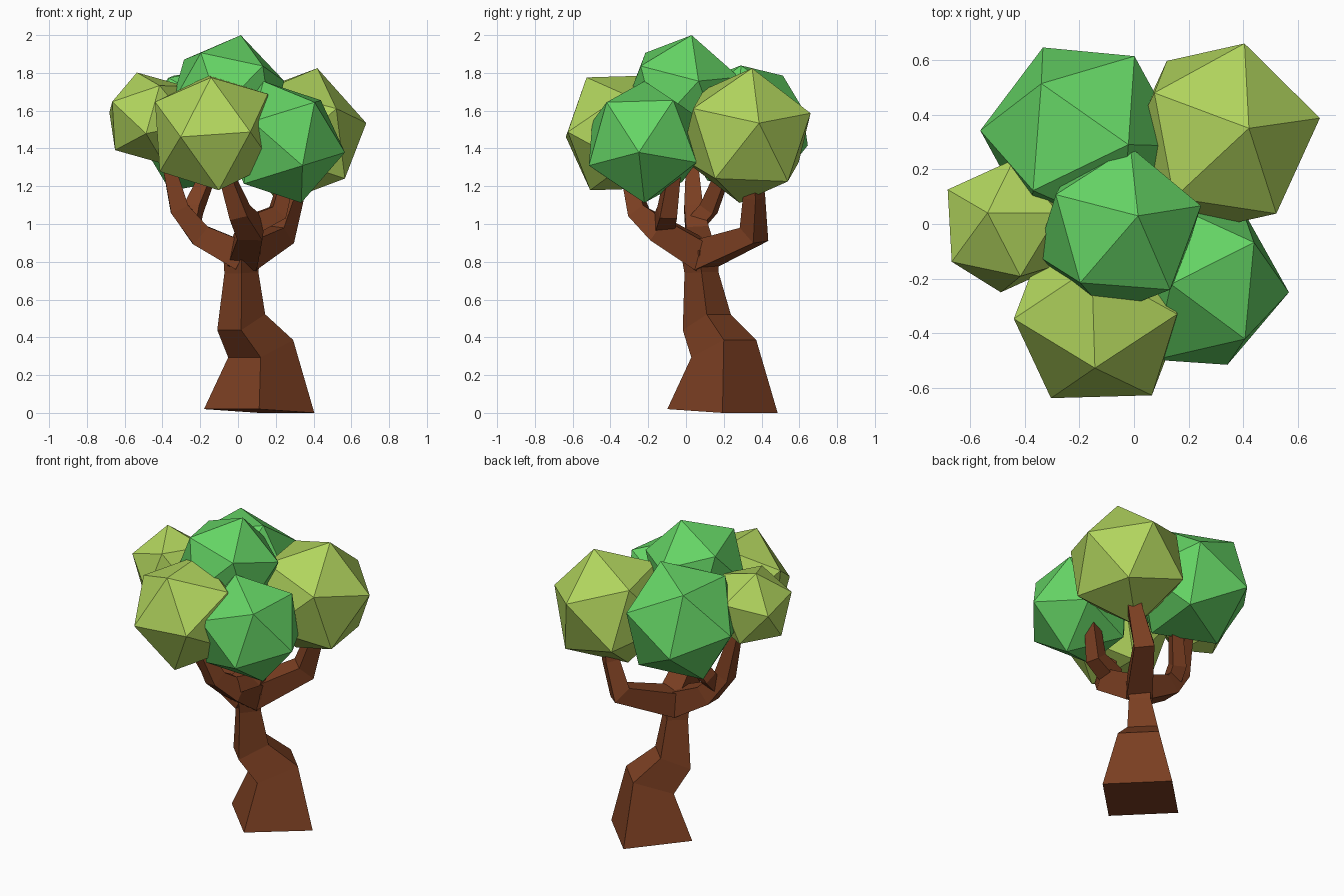
import bpy, bmesh, math
from mathutils import Vector, Matrix

if "Cube" in bpy.data.objects:
    bpy.data.objects.remove(bpy.data.objects["Cube"])


def material(name, rgb):
    m = bpy.data.materials.new(name)
    m.diffuse_color = (*rgb, 1)
    m.use_nodes = True
    m.node_tree.nodes["Principled BSDF"].inputs["Base Color"].default_value = m.diffuse_color
    return m


BARK = material("bark", (0.20, 0.05, 0.016))
LIME = material("lime_leaf", (0.44, 0.66, 0.11))
GREEN = material("green_leaf", (0.13, 0.66, 0.13))


def finish(name, bm, mat):
    bmesh.ops.recalc_face_normals(bm, faces=bm.faces)
    me = bpy.data.meshes.new(name)
    bm.to_mesh(me)
    bm.free()
    me.materials.append(mat)
    ob = bpy.data.objects.new(name, me)
    bpy.context.collection.objects.link(ob)
    return ob


def loft(name, rings):
    """Skin four-cornered rings and cap both ends."""
    bm = bmesh.new()
    loops = [[bm.verts.new(p) for p in ring] for ring in rings]
    for a, b in zip(loops, loops[1:]):
        for i in range(4):
            j = (i + 1) % 4
            bm.faces.new((a[i], a[j], b[j], b[i]))
    bm.faces.new(loops[0][::-1])
    bm.faces.new(loops[-1])
    return finish(name, bm, BARK)


def branch(name, path, heading):
    """Sweep a square along (x, y, z, corner radius) points."""
    pts = [Vector(p[:3]) for p in path]
    side = Vector((-heading[1], heading[0], 0)).normalized()
    rings = []
    for i, p in enumerate(pts):
        d = Vector()
        if i > 0:
            d += (p - pts[i - 1]).normalized()
        if i < len(pts) - 1:
            d += (pts[i + 1] - p).normalized()
        u = side.cross(d).normalized()
        s = d.cross(u).normalized()
        h = path[i][3] * math.sqrt(0.5)
        rings.append([p + h * (a * s + b * u) for a, b in ((1, 1), (-1, 1), (-1, -1), (1, -1))])
    return loft(name, rings)


def leaf_ball(name, centre, r, v1, v2, mat):
    """Icosahedron turned so one corner points to v1 and a neighbour to v2."""
    c = Vector(centre)
    z = (Vector(v1) - c).normalized()
    y = z.cross(Vector(v2) - c).normalized()
    x = y.cross(z)
    turn = Matrix((x, y, z)).transposed().to_4x4()
    bm = bmesh.new()
    bmesh.ops.create_icosphere(bm, subdivisions=1, radius=r, matrix=Matrix.Translation(c) @ turn)
    return finish(name, bm, mat)


# Crooked trunk: centre x, y, z, corner radius, tilt
trunk = [(0.112, 0.193, 0.01, 0.292, -0.01), (0.12, 0.2, 0.34, 0.172, 0.046),
         (0.017, 0.11, 0.48, 0.127, 0.042), (0.018, 0.082, 0.742, 0.09, 0.003),
         (0.02, 0.07, 0.86, 0.10, 0.0)]
loft("trunk", [[(x - r, y, z - t), (x, y - r, z - t), (x + r, y, z + t), (x, y + r, z + t)]
               for x, y, z, r, t in trunk])

# Branches
branch("right_back_branch", [(0.02, 0.07, 0.83, 0.11), (0.225, 0.36, 0.945, 0.085),
                             (0.29, 0.36, 1.14, 0.06), (0.32, 0.35, 1.32, 0.05)], (0.6, 0.8))
branch("left_branch", [(0.02, 0.07, 0.83, 0.11), (-0.2, 0.06, 0.94, 0.085),
                       (-0.31, 0.04, 1.08, 0.07), (-0.38, 0.03, 1.36, 0.04)], (-1, 0))
branch("left_back_twig", [(-0.25, 0.05, 1.0, 0.06), (-0.235, 0.12, 1.08, 0.06),
                          (-0.15, 0.2, 1.28, 0.045)], (0.3, 1))
branch("front_branch", [(0.03, 0.09, 0.83, 0.11), (0.07, -0.14, 0.97, 0.095),
                        (0.01, -0.25, 1.06, 0.07), (-0.07, -0.31, 1.28, 0.045)], (-0.2, -1))
branch("front_right_twig", [(0.06, -0.12, 0.99, 0.075), (0.21, -0.1, 1.06, 0.065),
                            (0.28, -0.06, 1.32, 0.045)], (1, 0.2))

# Foliage
leaf_ball("left_foliage", (-0.463, -0.007, 1.56), 0.257,
          (-0.534, 0.04, 1.798), (-0.683, 0.127, 1.59), LIME)
leaf_ball("left_back_foliage", (-0.19, 0.313, 1.508), 0.373,
          (-0.34, 0.515, 1.788), (-0.02, 0.29, 1.84), GREEN)
leaf_ball("right_back_foliage", (0.32, 0.317, 1.468), 0.372,
          (0.42, 0.35, 1.825), (0.68, 0.387, 1.533), LIME)
leaf_ball("right_front_foliage", (0.235, -0.22, 1.434), 0.337,
          (0.135, -0.22, 1.756), (0.44, -0.066, 1.66), GREEN)
leaf_ball("front_foliage", (-0.128, -0.332, 1.483), 0.352,
          (-0.143, -0.527, 1.777), (-0.303, -0.637, 1.464), LIME)
leaf_ball("top_foliage", (-0.055, -0.024, 1.692), 0.32,
          (0.015, 0.03, 2.0), (-0.2, -0.22, 1.915), GREEN)
